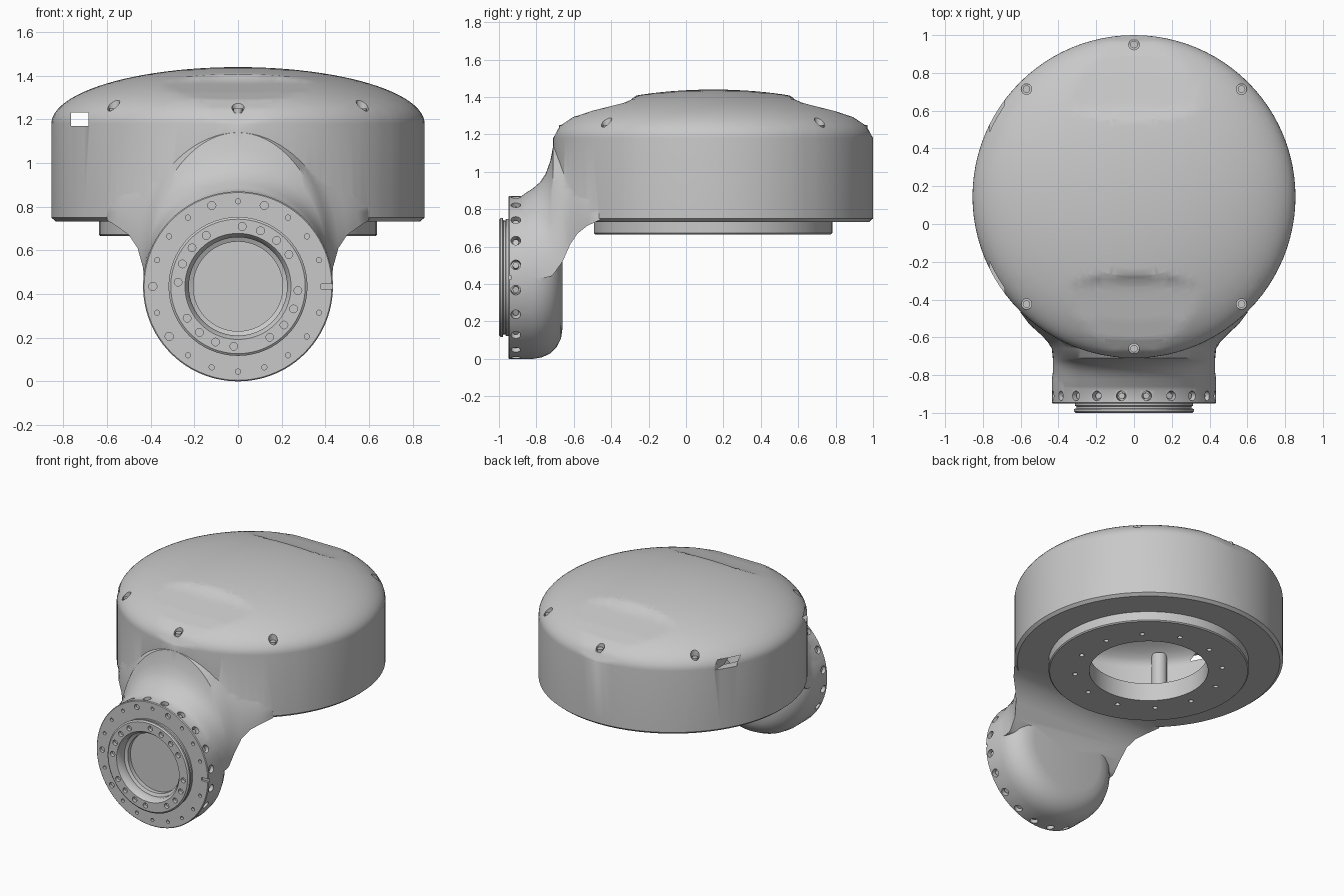
import bpy, bmesh
from math import sin, cos, pi, radians
from mathutils import Vector, Matrix

cube = bpy.data.objects.get("Cube")
if cube:
    bpy.data.objects.remove(cube)

CY, CZ, R = 0.145, 0.435, 0.855          # housing centre y, port centre z, housing radius
UPRIGHT = Matrix.Translation((0, CY, 0))
PORT = Matrix.Translation((0, 0, CZ)) @ Matrix.Rotation(-pi / 2, 4, 'X')

grey = bpy.data.materials.new("cast_grey")
grey.use_nodes = True
grey.diffuse_color = (0.58, 0.58, 0.58, 1)
grey.node_tree.nodes["Principled BSDF"].inputs["Base Color"].default_value = (0.58, 0.58, 0.58, 1)


def finish(bm, name):
    bmesh.ops.recalc_face_normals(bm, faces=bm.faces)
    mesh = bpy.data.meshes.new(name)
    bm.to_mesh(mesh)
    bm.free()
    mesh.materials.append(grey)
    obj = bpy.data.objects.new(name, mesh)
    bpy.context.collection.objects.link(obj)
    return obj


def lathe_mesh(profile, matrix, closed=False, steps=96):
    bm = bmesh.new()
    verts = [bm.verts.new((r, 0, h)) for r, h in profile]
    pairs = list(zip(verts, verts[1:])) + ([(verts[-1], verts[0])] if closed else [])
    edges = [bm.edges.new(p) for p in pairs]
    bmesh.ops.spin(bm, geom=verts + edges, axis=(0, 0, 1), cent=(0, 0, 0),
                   angle=2 * pi, steps=steps, use_duplicate=False)
    bmesh.ops.remove_doubles(bm, verts=bm.verts, dist=0.0002)
    bm.transform(matrix)
    return bm


def pegs(name, specs, sides=16):
    """Cylinders given as (centre, direction, radius, length)."""
    bm = bmesh.new()
    for centre, direction, radius, length in specs:
        turn = Vector(direction).to_track_quat('Z', 'Y').to_matrix().to_4x4()
        bmesh.ops.create_cone(bm, cap_ends=True, segments=sides, radius1=radius, radius2=radius,
                              depth=length, matrix=Matrix.Translation(centre) @ turn)
    return finish(bm, name)


def box(name, centre, size):
    bm = bmesh.new()
    bmesh.ops.create_cube(bm, size=1, matrix=Matrix.Translation(centre) @ Matrix.Diagonal((*size, 1)))
    return finish(bm, name)


def combine(obj, tool, operation='DIFFERENCE'):
    mod = obj.modifiers.new("combine", 'BOOLEAN')
    mod.operation, mod.solver, mod.object = operation, 'EXACT', tool
    bpy.context.view_layer.update()
    graph = bpy.context.evaluated_depsgraph_get()
    mesh = bpy.data.meshes.new_from_object(obj.evaluated_get(graph))
    obj.modifiers.clear()
    obj.data = mesh
    bpy.data.objects.remove(tool)


def smooth(obj, angle=38):
    bpy.ops.object.select_all(action='DESELECT')
    obj.select_set(True)
    bpy.context.view_layer.objects.active = obj
    bpy.ops.object.shade_smooth_by_angle(angle=radians(angle))


def around(radius, degrees):
    return radius * cos(radians(degrees)), radius * sin(radians(degrees))


# Housing: domed drum whose dome is stepped down beyond a wide middle band
CAP = [(0.41, 1.41), (0.44, 1.385), (0.48, 1.368), (0.55, 1.35), (0.65, 1.325),
       (0.75, 1.292), (0.82, 1.245), (R, 1.18)]


def cap_height(d):
    if d < CAP[0][0]:
        return 2
    for (d0, z0), (d1, z1) in zip(CAP, CAP[1:]):
        if d <= d1:
            return z0 + (z1 - z0) * (d - d0) / (d1 - d0)
    return CAP[-1][1]


dome = [(R * sin(a), 1.18 + 0.26 * cos(a)) for a in (i * pi / 48 for i in range(25))]
bm = lathe_mesh(dome + [(R, 0.75), (R - 0.02, 0.733), (0, 0.733)], UPRIGHT)
for d, _ in CAP[:-2]:
    for side in (-1, 1):
        bmesh.ops.bisect_plane(bm, geom=bm.verts[:] + bm.edges[:] + bm.faces[:], dist=0.0005,
                               plane_co=(0, CY + side * d, 0), plane_no=(0, 1, 0))
for v in bm.verts:
    if v.co.z > 1.19:
        v.co.z = min(v.co.z, cap_height(abs(v.co.y - CY) + 0.0001))
bmesh.ops.triangulate(bm, faces=[f for f in bm.faces if f.calc_center_median().z > 1.18])
housing = finish(bm, "housing")

# Neck: arches lofted from the port back into the housing (y, half width, foot z, top z)
STATIONS = [(-0.89, 0.425, 0.435, 0.862), (-0.86, 0.43, 0.435, 0.885), (-0.82, 0.43, 0.435, 0.91),
            (-0.78, 0.43, 0.435, 0.945), (-0.75, 0.43, 0.435, 0.99), (-0.725, 0.43, 0.44, 1.06),
            (-0.71, 0.43, 0.45, 1.14), (-0.66, 0.435, 0.52, 1.17), (-0.62, 0.46, 0.61, 1.17),
            (-0.58, 0.5, 0.67, 1.17), (-0.53, 0.555, 0.71, 1.17), (-0.47, 0.6, 0.738, 1.17),
            (-0.4, 0.6, 0.765, 1.1)]
bm = bmesh.new()
rings = []
for y, w, foot, top in STATIONS:
    angles = [i * pi / 40 for i in range(41)]
    rings.append([bm.verts.new((w * cos(a), y, foot + (top - foot) * sin(a))) for a in angles])
for a, b in zip(rings, rings[1:]):
    for i in range(len(a)):
        j = (i + 1) % len(a)
        bm.faces.new((a[i], a[j], b[j], b[i]))
bm.faces.new(rings[0])
bm.faces.new(rings[-1])
neck = finish(bm, "neck")
combine(housing, neck, 'UNION')

# Port drum: recessed front, rounded back
drum = finish(lathe_mesh([(0, -0.86), (0.26, -0.86), (0.26, -0.95), (0.43, -0.95), (0.435, -0.945),
                          (0.435, -0.82), (0.427, -0.77), (0.405, -0.725), (0.37, -0.69),
                          (0.325, -0.668), (0.27, -0.66), (0, -0.66)], PORT), "port_drum")
combine(housing, drum, 'UNION')

# Hollow inside with an opening underneath
cavity = [(0.8 * sin(a), 1.15 + 0.2 * cos(a)) for a in (i * pi / 24 for i in range(13))]
combine(housing, finish(lathe_mesh(cavity + [(0.8, 0.78), (0.4, 0.78), (0.4, 0.6), (0, 0.6)],
                                   UPRIGHT), "cavity_cutter"))
combine(housing, box("slot_cutter", (-0.725, CY, 1.2), (0.08, 1.8, 0.062)))
combine(housing, box("notch_cutter", (0.42, -0.95, CZ), (0.08, 0.03, 0.022)))

# Lid screw wells, radial holes and face holes
lid = [around(0.805, a) for a in (45, 90, 135, 225, 270, 315)]
rim = [around(1, 9 + 18 * i) for i in range(20)]
combine(housing, pegs("lid_well_cutter", [((x, CY + y, 1.33), (0, 0, 1), 0.028, 0.2) for x, y in lid]))
combine(housing, pegs("rim_hole_cutter", [((x * 0.43, -0.91, CZ + z * 0.43), (x, 0, z), 0.026, 0.09)
                                          for x, z in rim]))
face_holes = []
for k in range(1, 20):
    x, z = around(0.39, 18 * k)
    size = 0.019 if 18 * k in (72, 108, 180, 216) else 0.012
    face_holes.append(((x, -0.95, CZ + z), (0, 1, 0), size, 0.04))
combine(housing, pegs("face_hole_cutter", face_holes, 12))
smooth(housing)

# Screw heads and inner screw posts
heads = [((x, CY + y, 1.235), (0, 0, 1), 0.02, 0.03) for x, y in lid]
heads += [((x * 0.395, -0.91, CZ + z * 0.395), (x, 0, z), 0.017, 0.04) for x, z in rim]
smooth(pegs("screw_heads", heads, 12))
smooth(pegs("inner_posts", [((x * 0.965, CY + y * 0.965, 0.995), (0, 0, 1), 0.05, 0.45) for x, y in lid]))

# Mounting flange underneath
flange = finish(lathe_mesh([(0.378, 0.665), (0.63, 0.665), (0.637, 0.672), (0.637, 0.76),
                            (0.378, 0.79)], UPRIGHT, closed=True), "mounting_flange")
bolts = [around(0.47, 15 + 30 * i) for i in range(12)]
combine(flange, pegs("bolt_cutter", [((x, CY + y, 0.665), (0, 0, 1), 0.016, 0.06) for x, y in bolts], 12))
smooth(flange)

# Output ring with grooved rim, stepped bore and closing disc
ring = finish(lathe_mesh([(0, -0.9), (0.205, -0.9), (0.205, -0.93), (0.225, -0.94), (0.225, -0.975),
                          (0.243, -1), (0.308, -1), (0.318, -0.992), (0.318, -0.98), (0.304, -0.976),
                          (0.304, -0.966), (0.313, -0.962), (0.313, -0.945), (0.255, -0.945),
                          (0.255, -0.87), (0, -0.87)], PORT), "output_ring")
screws = [around(0.275, 86 - 18 * k) for k in range(20) if k % 5 != 4]
combine(ring, pegs("ring_hole_cutter", [((x, -1, CZ + z), (0, 1, 0), 0.018, 0.05) for x, z in screws], 12))
smooth(ring)
